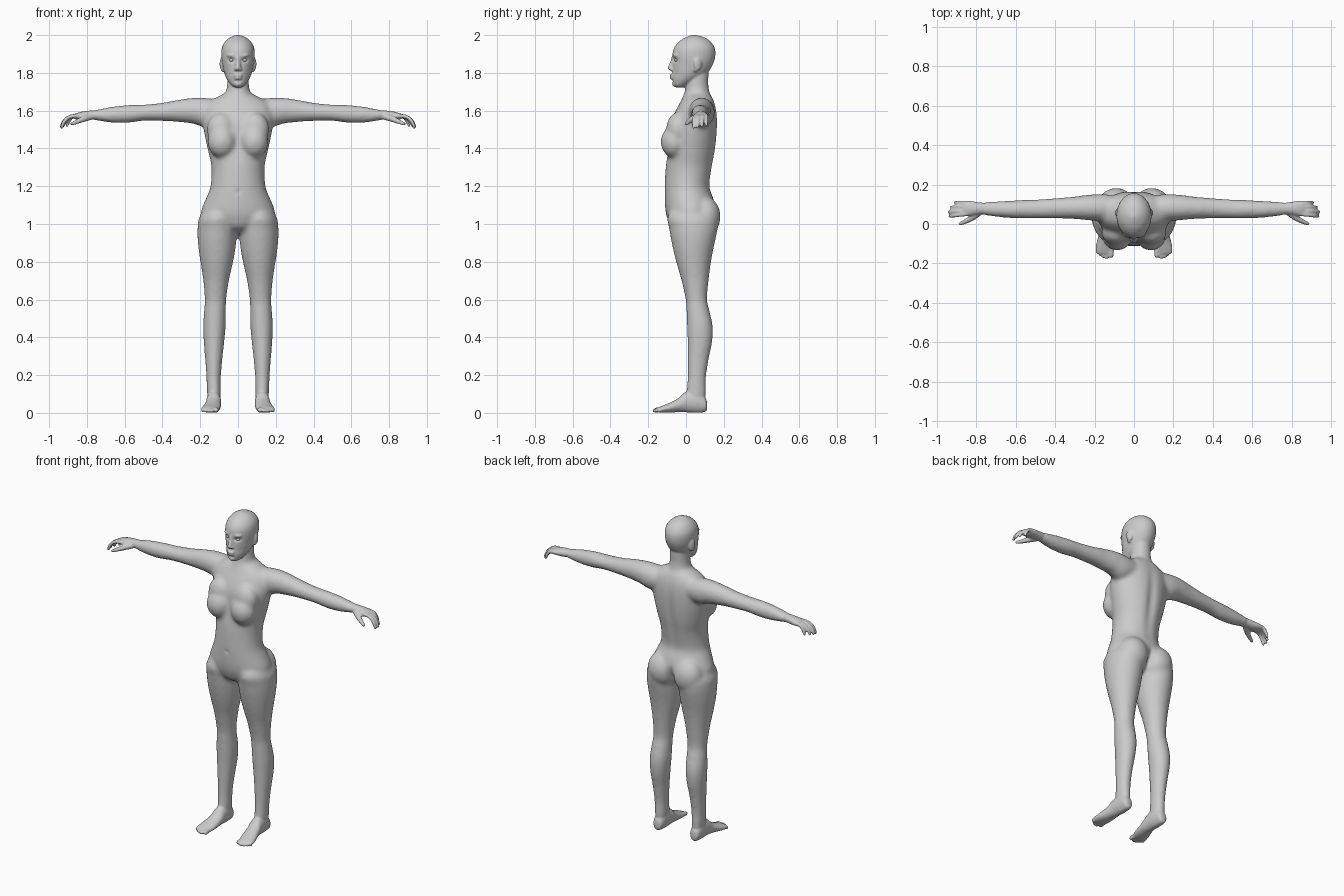
import bpy, bmesh
from math import cos, sin, tau, exp
from mathutils import Vector, Matrix

N = 28


def spline(rows, steps=5):
    """Smooth rows of numbers with a Catmull-Rom curve."""
    out = []
    for i in range(len(rows) - 1):
        a, b, c, d = (rows[min(max(k, 0), len(rows) - 1)] for k in (i - 1, i, i + 1, i + 2))
        for s in range(steps):
            t = s / steps
            out.append([0.5 * (2 * q + (r - p) * t + (2 * p - 5 * q + 4 * r - u) * t * t
                               + (3 * q - p - 3 * r + u) * t ** 3)
                        for p, q, r, u in zip(a, b, c, d)])
    return out + [list(rows[-1])]


def finish(name, bm, both):
    bmesh.ops.recalc_face_normals(bm, faces=bm.faces)
    me = bpy.data.meshes.new(name)
    bm.to_mesh(me)
    bm.free()
    ob = bpy.data.objects.new(name, me)
    bpy.context.collection.objects.link(ob)
    if both:
        ob.modifiers.new("Mirror", 'MIRROR').use_mirror_merge = False
    return ob


def skin(name, rings, both):
    bm = bmesh.new()
    loops = [[bm.verts.new(p) for p in ring] for ring in rings]
    for a, b in zip(loops, loops[1:]):
        for i in range(len(a)):
            j = (i + 1) % len(a)
            bm.faces.new((a[i], a[j], b[j], b[i]))
    bm.faces.new(loops[0])
    bm.faces.new(loops[-1])
    return finish(name, bm, both)


def loft(name, axis, rows, both=True):
    """Oval sections along an axis: position, then min/max of the other two axes."""
    rings = []
    for t, a0, a1, b0, b1 in spline(rows):
        ring = []
        for k in range(N):
            a = (a0 + a1) / 2 + (a1 - a0) / 2 * cos(tau * k / N)
            b = (b0 + b1) / 2 + (b1 - b0) / 2 * sin(tau * k / N)
            ring.append({'z': (a, b, t), 'x': (t, a, b), 'y': (a, t, b)}[axis])
        rings.append(ring)
    return skin(name, rings, both)


def finger(name, pts, both=True):
    """Round tube through (x, y, z, radius) points with a rounded tip."""
    pts = spline(pts)
    p = [Vector(q[:3]) for q in pts]
    r = [q[3] for q in pts]
    d = (p[-1] - p[-2]).normalized()
    tip, tr = p[-1], r[-1]
    for k in (0.5, 0.85, 0.99):
        p.append(tip + d * tr * k)
        r.append(tr * (1 - k * k) ** 0.5)
    rings = []
    for i in range(len(p)):
        q = (p[min(i + 1, len(p) - 1)] - p[max(i - 1, 0)]).to_track_quat('Z', 'Y')
        rings.append([p[i] + q @ Vector((cos(tau * k / 12), sin(tau * k / 12), 0)) * r[i]
                      for k in range(12)])
    return skin(name, rings, both)


def blob(name, c, r, both=True, rot=0.0):
    bm = bmesh.new()
    m = Matrix.Translation(c) @ Matrix.Rotation(rot, 4, 'Z') @ Matrix.Diagonal((*r, 1))
    bmesh.ops.create_uvsphere(bm, u_segments=24, v_segments=16, radius=1, matrix=m)
    return finish(name, bm, both)


def fuse(name, parts, voxel, smooth):
    """Join parts into one continuous skin."""
    bpy.ops.object.select_all(action='DESELECT')
    for o in parts:
        o.select_set(True)
    bpy.context.view_layer.objects.active = parts[0]
    bpy.ops.object.convert(target='MESH')
    bpy.ops.object.join()
    ob = bpy.context.view_layer.objects.active
    ob.name = name
    rm = ob.modifiers.new("Remesh", 'REMESH')
    rm.mode, rm.voxel_size = 'VOXEL', voxel
    sm = ob.modifiers.new("Smooth", 'SMOOTH')
    sm.factor, sm.iterations = 0.5, smooth
    bpy.ops.object.convert(target='MESH')
    return ob


def column(rows):
    return [(z, -w, w, f, b) for z, w, f, b in rows]


# torso and neck
torso = loft("torso", 'z', column([
    (.95, .03, -.02, .07), (.98, .12, -.075, .12), (1.03, .19, -.1, .15), (1.08, .193, -.11, .16),
    (1.14, .168, -.113, .145), (1.20, .146, -.113, .127), (1.30, .141, -.108, .142),
    (1.38, .157, -.1, .157), (1.46, .175, -.095, .166), (1.54, .188, -.08, .168),
    (1.60, .185, -.055, .163), (1.64, .165, -.033, .153), (1.67, .115, -.018, .14),
    (1.69, .075, 0, .125)]), False)
neck = loft("neck", 'z', column([
    (1.62, .09, -.02, .14), (1.67, .078, -.018, .134), (1.70, .064, -.008, .125),
    (1.74, .058, -.002, .119), (1.78, .057, 0, .12), (1.83, .055, 0, .12)]), False)
# legs
leg = loft("leg", 'z', [
    (1.12, .06, .14, -.05, .11), (1.04, .015, .203, -.098, .165), (.98, .006, .214, -.09, .168),
    (.92, .008, .214, -.08, .157), (.85, .016, .207, -.065, .142), (.78, .03, .196, -.047, .13),
    (.70, .048, .184, -.024, .12), (.60, .062, .176, -.002, .112), (.54, .064, .18, .002, .125),
    (.46, .065, .185, .005, .142), (.38, .072, .182, .008, .14), (.28, .083, .174, .009, .12),
    (.18, .091, .167, .008, .106), (.1, .092, .164, .0, .106), (.04, .095, .16, -.005, .1)])
# arms
arm = loft("arm", 'x', [
    (.09, .02, .145, 1.53, 1.655), (.17, .013, .152, 1.512, 1.668), (.24, .02, .147, 1.531, 1.668),
    (.32, .026, .137, 1.54, 1.657), (.40, .028, .131, 1.545, 1.642), (.50, .028, .124, 1.546, 1.632),
    (.58, .028, .121, 1.536, 1.63), (.66, .032, .117, 1.536, 1.622), (.72, .039, .113, 1.543, 1.611),
    (.79, .05, .107, 1.556, 1.598)])
# breasts and buttocks
breast = blob("breast", (.085, -.062, 1.435), (.076, .072, .085))
upper_breast = blob("upper_breast", (.09, -.045, 1.5), (.075, .06, .09))
buttock = blob("buttock", (.09, .1, 1.04), (.092, .083, .105))
body = fuse("body", [torso, neck, leg, arm, breast, upper_breast, buttock], .011, 7)

# head
head = loft("head", 'z', column([
    (1.722, .012, -.05, -.02), (1.729, .03, -.063, 0), (1.745, .045, -.071, .03),
    (1.77, .061, -.075, .08), (1.80, .073, -.074, .115), (1.84, .082, -.072, .14),
    (1.88, .088, -.073, .154), (1.92, .088, -.068, .155), (1.95, .079, -.052, .143),
    (1.975, .06, -.025, .12), (1.992, .034, .008, .086), (1.999, .012, .03, .055),
    (2.001, .003, .038, .045)]), False)
fine = [body, head]
# facial features
fine += [finger("nose", [(0, -.066, 1.885, .01), (0, -.074, 1.855, .011), (0, -.083, 1.826, .014)], False),
         blob("nostril", (.012, -.077, 1.82), (.01, .012, .008)),
         blob("upper_lip", (0, -.074, 1.788), (.025, .013, .007), False),
         blob("lower_lip", (0, -.073, 1.773), (.021, .013, .007), False),
         blob("chin", (0, -.06, 1.742), (.022, .014, .016), False),
         blob("brow", (.035, -.055, 1.893), (.026, .014, .008), True, .35),
         blob("ear", (.086, .062, 1.847), (.009, .022, .036), True, .35),
         blob("ear_lobe", (.08, .052, 1.818), (.009, .013, .014))]

# hands: palm, four curled fingers and a thumb
fine.append(loft("palm", 'x', [
    (.76, .05, .107, 1.553, 1.602), (.80, .046, .112, 1.55, 1.599), (.83, .041, .117, 1.551, 1.594),
    (.855, .04, .118, 1.553, 1.587), (.87, .046, .114, 1.558, 1.58)]))
for i, (y0, y1, reach) in enumerate([(.051, .04, .933), (.07, .062, .936), (.089, .085, .925), (.107, .108, .905)]):
    s = reach - .85
    fine.append(finger("finger_%d" % (i + 1), [
        (.84, y0, 1.574, .0115), (.85 + s * .5, (y0 + y1) / 2, 1.567, .0105),
        (.85 + s * .85, y1, 1.542, .0095), (reach, y1, 1.512 + .003 * i, .008)]))
fine.append(finger("thumb", [(.78, .062, 1.568, .018), (.82, .032, 1.555, .016),
                             (.855, .012, 1.54, .012), (.88, .002, 1.53, .009)]))

# feet with toes
fine.append(loft("foot", 'y', [
    (.112, .12, .138, .025, .05), (.103, .101, .156, .006, .08), (.06, .092, .164, 0, .12),
    (.0, .09, .168, .003, .112), (-.04, .09, .175, .004, .078), (-.09, .093, .189, .001, .052),
    (-.13, .1, .196, .001, .036), (-.15, .11, .188, .005, .028)]))
for i, (x, y, r) in enumerate([(.116, -.158, .014), (.138, -.168, .0105), (.155, -.164, .01),
                               (.171, -.154, .0095), (.185, -.141, .009)]):
    fine.append(finger("toe_%d" % (i + 1), [(x, -.115, .02, r), (x, -.14, .017, r), (x, y, r + .001, r)]))
body = fuse("body", fine, .006, 2)

# soft carving: (x, z, depth, width, height), front then back
front = [(.034, 1.868, .012, .02, .011), (0, 1.8, .003, .01, .006), (0, 1.757, .005, .02, .006),
         (.05, 1.80, .003, .015, .02), (0, 1.44, .008, .022, .08), (0, 1.17, .004, .014, .014)]
back = [(0, 1.4, .012, .03, .18), (0, 1.02, .02, .02, .06)]
verts = body.data.vertices
co, no = [0.0] * len(verts) * 3, [0.0] * len(verts) * 3
verts.foreach_get("co", co)
verts.foreach_get("normal", no)
for i in range(0, len(co), 3):
    px, pz, ny = abs(co[i]), co[i + 2], no[i + 1]
    if px < .15 and pz > .9 and abs(ny) > .15:
        for x, z, depth, w, h in (front if ny < 0 else back):
            push = depth * exp(-((px - x) / w) ** 2 - ((pz - z) / h) ** 2)
            co[i + 1] += push if ny < 0 else -push
verts.foreach_set("co", co)

# eyes
eyes = blob("eyes", (.034, -.049, 1.868), (.013, .012, .009))
for o in (body, eyes):
    o.data.polygons.foreach_set("use_smooth", [True] * len(o.data.polygons))
    o.data.update()
